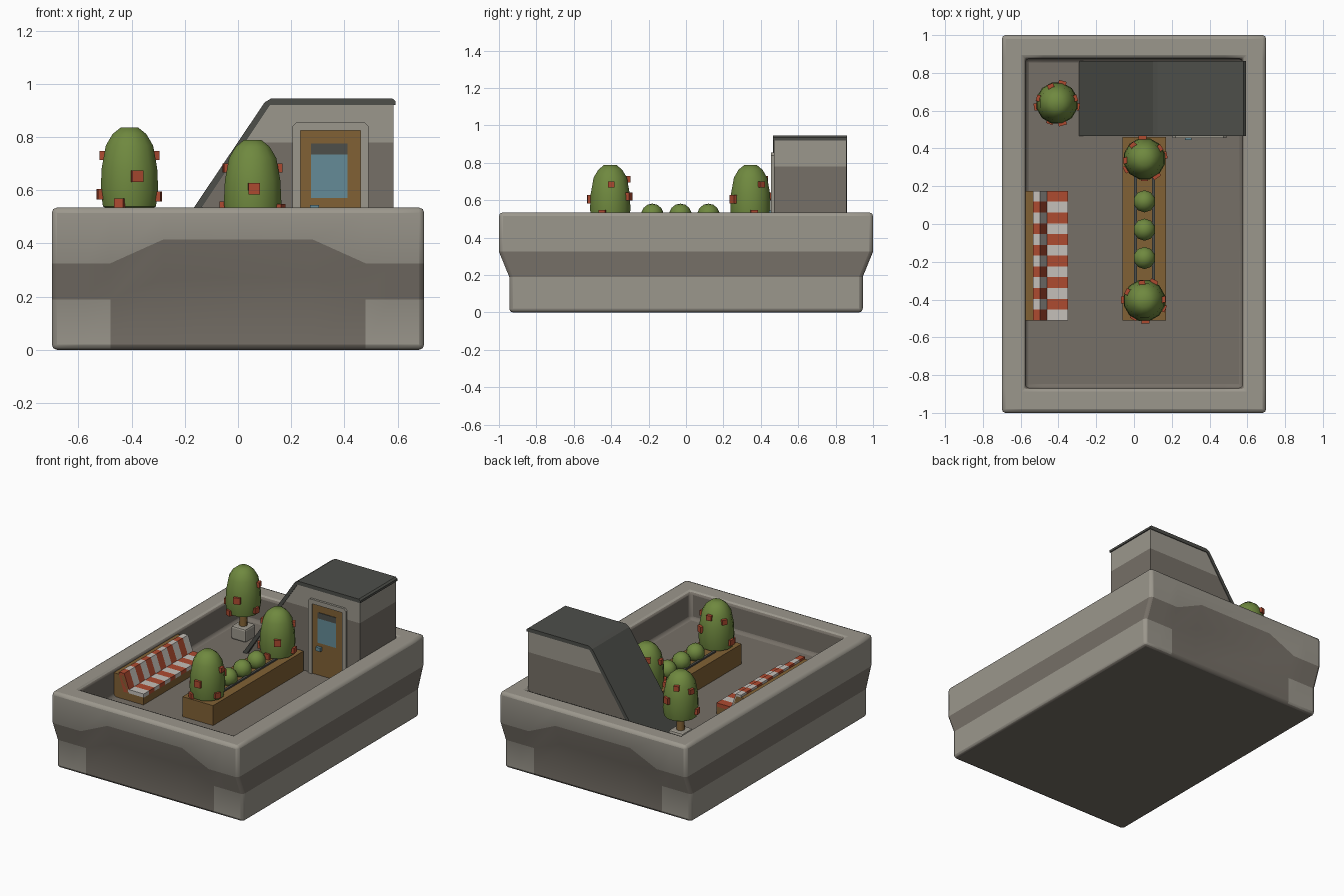
import bpy, bmesh, math
from mathutils import Matrix, Vector

if "Cube" in bpy.data.objects:
    bpy.data.objects.remove(bpy.data.objects["Cube"])

NAMES = {
    "light_stone": (.33, .31, .265), "dark_stone": (.18, .16, .135), "slate": (.075, .077, .068),
    "leaf_green": (.16, .25, .05), "wood": (.22, .12, .035), "fruit_red": (.42, .07, .03),
    "stripe_white": (.56, .53, .49), "glass_blue": (.13, .26, .31)}
MATS = {}
for n, c in NAMES.items():
    MATS[n] = bpy.data.materials.new(n)
    MATS[n].diffuse_color = (*c, 1)


def finish(name, bm, mats, bevel=0, segs=2, smooth=None):
    bmesh.ops.recalc_face_normals(bm, faces=bm.faces)
    me = bpy.data.meshes.new(name)
    bm.to_mesh(me)
    bm.free()
    for m in mats:
        me.materials.append(MATS[m])
    ob = bpy.data.objects.new(name, me)
    bpy.context.collection.objects.link(ob)
    if bevel:
        b = ob.modifiers.new("bevel", 'BEVEL')
        b.width, b.segments, b.limit_method, b.angle_limit = bevel, segs, 'ANGLE', math.radians(50)
    if smooth:
        bpy.context.view_layer.objects.active = ob
        ob.select_set(True)
        bpy.ops.object.shade_smooth_by_angle(angle=math.radians(smooth))
        ob.select_set(False)
    return ob


def box(name, x0, x1, y0, y1, z0, z1, mat, bevel=0):
    bm = bmesh.new()
    bmesh.ops.create_cube(bm, size=1, matrix=Matrix.Translation(
        ((x0 + x1) / 2, (y0 + y1) / 2, (z0 + z1) / 2)) @ Matrix.Diagonal((x1 - x0, y1 - y0, z1 - z0, 1)))
    return finish(name, bm, [mat], bevel)


def prism(bm, pts, y0, y1, mat=0):
    """Extrude an (x, z) outline along y."""
    a = [bm.verts.new((x, y0, z)) for x, z in pts]
    b = [bm.verts.new((x, y1, z)) for x, z in pts]
    n = len(pts)
    faces = [bm.faces.new(a), bm.faces.new(b[::-1])]
    faces += [bm.faces.new((a[i], b[i], b[(i + 1) % n], a[(i + 1) % n])) for i in range(n)]
    for f in faces:
        f.material_index = mat


# Building base: sections lofted along x, with an arched ledge front and back
FLOOR, RIM = .35, .535
bm = bmesh.new()
cols = [-.7, -.575, -.48, -.28, .28, .48, .575, .7]
rings = []
for x in cols:
    mid = abs(x) < .3
    zl, zh = (.27, .415) if mid else (.19, .325)
    sec = [(-.945, 0), (-.945, zl), (-1, zh), (-1, RIM), (-.868, RIM),
           (.875, RIM), (1, RIM), (1, zh), (.945, zl), (.945, 0)]
    rings.append([bm.verts.new((x, y, z)) for y, z in sec])
pit = []
for i in range(len(cols) - 1):
    outer = abs(cols[i] + cols[i + 1]) / 2 > .48
    for j in range(10):
        k = (j + 1) % 10
        f = bm.faces.new((rings[i][j], rings[i][k], rings[i + 1][k], rings[i + 1][j]))
        f.material_index = 1 if j in (1, 7, 9) or (j in (0, 8) and not outer) else 0
        if j == 4 and 0 < i < len(cols) - 2:
            pit.append(f)
for r in (rings[0], rings[-1]):
    for ids, m in (((0, 1, 8, 9), 0), ((1, 2, 7, 8), 1), ((2, 3, 4, 5, 6, 7), 0)):
        bm.faces.new([r[i] for i in ids]).material_index = m
ext = bmesh.ops.extrude_face_region(bm, geom=pit)["geom"]
bmesh.ops.translate(bm, verts=[v for v in ext if isinstance(v, bmesh.types.BMVert)], vec=(0, 0, FLOOR - RIM))
bmesh.ops.delete(bm, geom=[f for f in pit if f.is_valid], context='FACES')
for f in bm.faces:
    c = f.calc_center_median()
    if abs(c.x) < .58 and -.87 < c.y < .88 and c.z > .34:
        f.material_index = 1
finish("roof_terrace_base", bm, ["light_stone", "dark_stone"], .02, 2, 35)

# Stair house: two-tone walls under a slate roof that slopes down on the left
bm = bmesh.new()
prism(bm, [(-.26, FLOOR - .01), (.585, FLOOR - .01), (.585, .93), (.115, .93)], .47, .857)
bmesh.ops.bisect_plane(bm, geom=bm.verts[:] + bm.edges[:] + bm.faces[:],
                       plane_co=(0, 0, .78), plane_no=(0, 0, 1))
for f in bm.faces:
    f.material_index = 1 if f.calc_center_median().z < .78 else 0
finish("stair_house_walls", bm, ["light_stone", "dark_stone"])
bm = bmesh.new()
prism(bm, [(-.29, FLOOR), (-.26, FLOOR), (.12, .92), (.592, .92), (.592, .935), (.58, .945),
           (.125, .945), (.10, .93)], .465, .862)
finish("stair_house_roof", bm, ["slate"])

# Door with frame, window and handle
bm = bmesh.new()
prism(bm, [(.205, FLOOR), (.235, FLOOR), (.235, .825), (.46, .825), (.46, FLOOR),
           (.49, FLOOR), (.49, .84), (.475, .855), (.22, .855), (.205, .84)], .455, .475)
finish("door_frame", bm, ["light_stone"])
box("door", .235, .46, .464, .475, FLOOR, .825, "wood")
box("door_window", .275, .412, .460, .466, .57, .735, "glass_blue")
box("door_window_blind", .275, .412, .460, .466, .735, .775, "slate")
box("door_handle", .27, .305, .445, .466, .52, .545, "glass_blue")

# Bench: wooden shell with striped cushions
Y0, Y1 = -.51, .175
bm = bmesh.new()
prism(bm, [(-.577, FLOOR), (-.352, FLOOR), (-.352, .40), (-.46, .40), (-.50, .51), (-.577, .51)], Y0, Y1)
finish("bench_frame", bm, ["wood"])
bm = bmesh.new()
step = (Y1 - Y0) / 12
for i in range(12):
    a, b = Y0 + i * step, Y0 + (i + 1) * step
    prism(bm, [(-.47, .40), (-.35, .40), (-.35, .425), (-.47, .425)], a, b, i % 2)
    prism(bm, [(-.50, .40), (-.46, .40), (-.46, .425), (-.497, .525), (-.535, .525), (-.535, .50)],
          a, b, 1 - i % 2)
finish("bench_cushions", bm, ["stripe_white", "fruit_red"])

# Long planter with two rails
box("planter", -.06, .17, -.51, .46, FLOOR, .485, "wood")
for s in (-1, 1):
    box("planter_rail", .055 + s * .048 - .008, .055 + s * .048 + .008, -.32, .27, .48, .495, "slate")


def tree(name, x, y, z, turn):
    """Rounded canopy with small block fruits."""
    prof = [(.0, .085), (.03, .103), (.22, .112), (.5, .108), (.78, .092), (.92, .066), (1, .035)]
    h, n = .305, 12
    radius = lambda t: next(r0 + (r1 - r0) * (t - t0) / (t1 - t0)
                            for (t0, r0), (t1, r1) in zip(prof, prof[1:]) if t0 <= t <= t1)
    bm = bmesh.new()
    rs = [[bm.verts.new((x + r * math.cos(2 * math.pi * (i + .5) / n),
                         y + r * math.sin(2 * math.pi * (i + .5) / n), z + t * h))
           for i in range(n)] for t, r in prof]
    for a, b in zip(rs, rs[1:]):
        for i in range(n):
            bm.faces.new((a[i], a[(i + 1) % n], b[(i + 1) % n], b[i]))
    bm.faces.new(rs[0])
    bm.faces.new(rs[-1])
    finish(name + "_canopy", bm, ["leaf_green"], smooth=50)
    bm = bmesh.new()
    for deg, t, s in ((285, .4, .044), (190, .18, .038), (165, .66, .034), (15, .66, .034),
                      (350, .15, .038), (75, .45, .042), (110, .75, .034), (250, .07, .036)):
        a = math.radians(deg + turn)
        r = radius(t)
        m = Matrix.Translation((x + r * math.cos(a), y + r * math.sin(a), z + t * h))
        bmesh.ops.create_cube(bm, size=1, matrix=m @ Matrix.Rotation(a, 4, 'Z') @ Matrix.Diagonal((.026, s, s, 1)))
    finish(name + "_fruit", bm, ["fruit_red"])


tree("potted_tree", -.408, .64, .53, 0)
tree("planter_tree_back", .055, .345, .483, 20)
tree("planter_tree_front", .055, -.405, .483, -12)

# Pot and trunk of the free-standing tree
box("tree_pot", -.463, -.353, .585, .695, FLOOR, .44, "light_stone", .012)
bm = bmesh.new()
bmesh.ops.create_cone(bm, cap_ends=True, segments=8, radius1=.028, radius2=.022, depth=.14,
                      matrix=Matrix.Translation((-.408, .64, .48)))
finish("tree_trunk", bm, ["wood"], smooth=50)

# Small round shrubs between the planter trees
for y in (.12, -.03, -.18):
    bm = bmesh.new()
    bmesh.ops.create_uvsphere(bm, u_segments=10, v_segments=7, radius=.06,
                              matrix=Matrix.Translation((.055, y, .522)))
    finish("shrub", bm, ["leaf_green"], smooth=50)

for m in bpy.data.materials:
    if m.users and not m.is_grease_pencil:
        m.use_nodes = True
        m.node_tree.nodes["Principled BSDF"].inputs["Base Color"].default_value = m.diffuse_color
